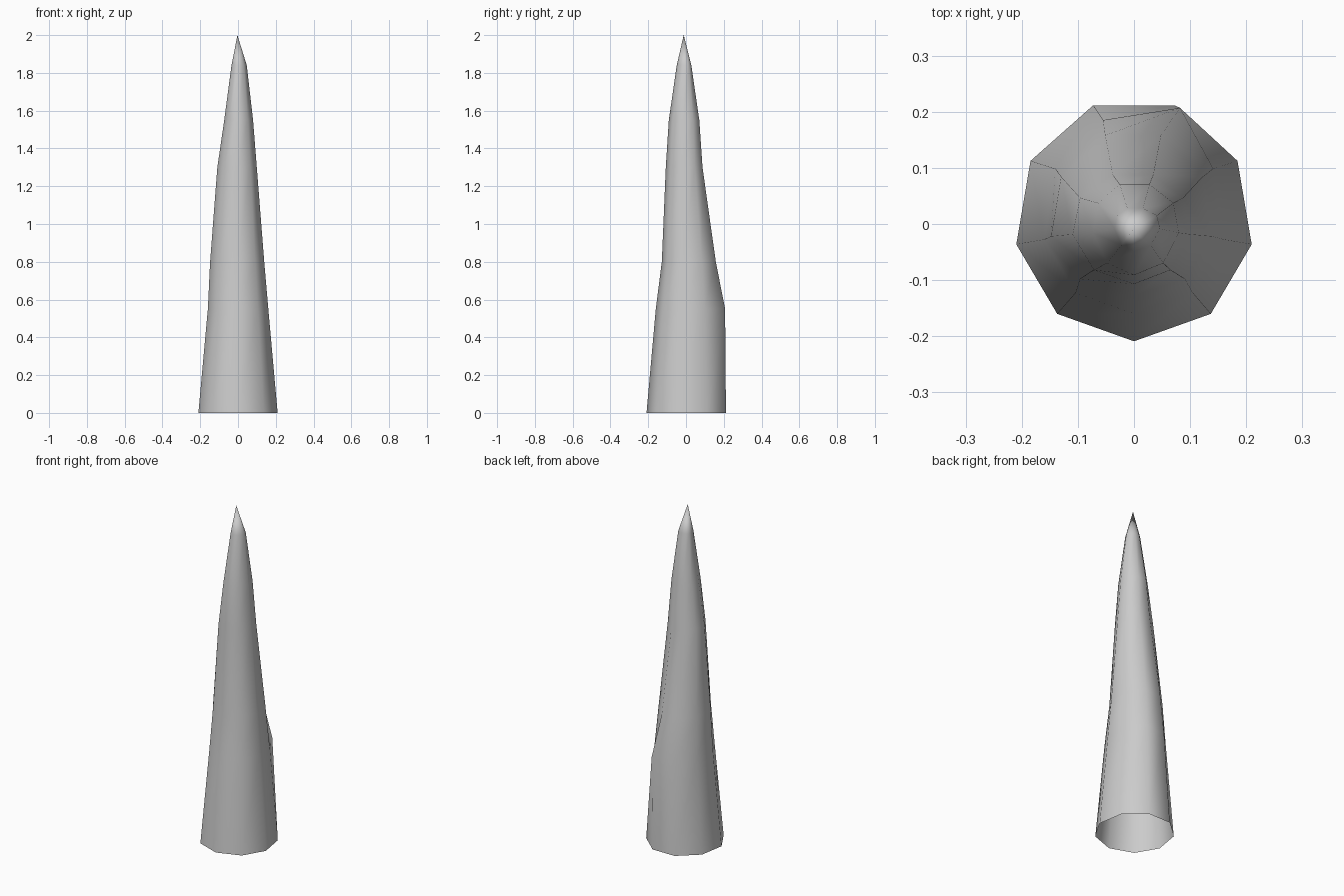
import bpy, bmesh
from math import sin, cos, radians

if "Cube" in bpy.data.objects:
    bpy.data.objects.remove(bpy.data.objects["Cube"])

SIDES = 9
# Cross-sections: height, then reach towards -x, +x, -y, +y
RINGS = [
    (0.00, 0.213, 0.213, 0.209, 0.225),
    (0.55, 0.162, 0.163, 0.160, 0.197),
    (0.80, 0.150, 0.141, 0.128, 0.168),
    (1.30, 0.111, 0.101, 0.107, 0.093),
    (1.55, 0.074, 0.081, 0.091, 0.075),
    (1.84, 0.035, 0.047, 0.049, 0.030),
]
TIP = (-0.003, -0.012, 2.0)
BULGE = {(1, 4): (0.082, 0.207)}   # lump on the back right edge

bm = bmesh.new()
rings = []
for r, (z, xn, xp, yn, yp) in enumerate(RINGS):
    ring = []
    for i in range(SIDES):
        a = radians(-90 + i * 360 / SIDES)
        c, s = cos(a), sin(a)
        x, y = c * (xp if c > 0 else xn), s * (yp if s > 0 else yn)
        x, y = BULGE.get((r, i), (x, y))
        ring.append(bm.verts.new((x, y, z)))
    rings.append(ring)

# Walls between the sections, closed with a point, open underneath
for low, high in zip(rings, rings[1:]):
    for i in range(SIDES):
        j = (i + 1) % SIDES
        bm.faces.new((low[i], low[j], high[j], high[i]))
tip = bm.verts.new(TIP)
for i in range(SIDES):
    bm.faces.new((rings[-1][i], rings[-1][(i + 1) % SIDES], tip))
for f in bm.faces:
    f.smooth = True

mesh = bpy.data.meshes.new("rock_spike")
bm.to_mesh(mesh)
bm.free()
bpy.context.collection.objects.link(bpy.data.objects.new("rock_spike", mesh))
